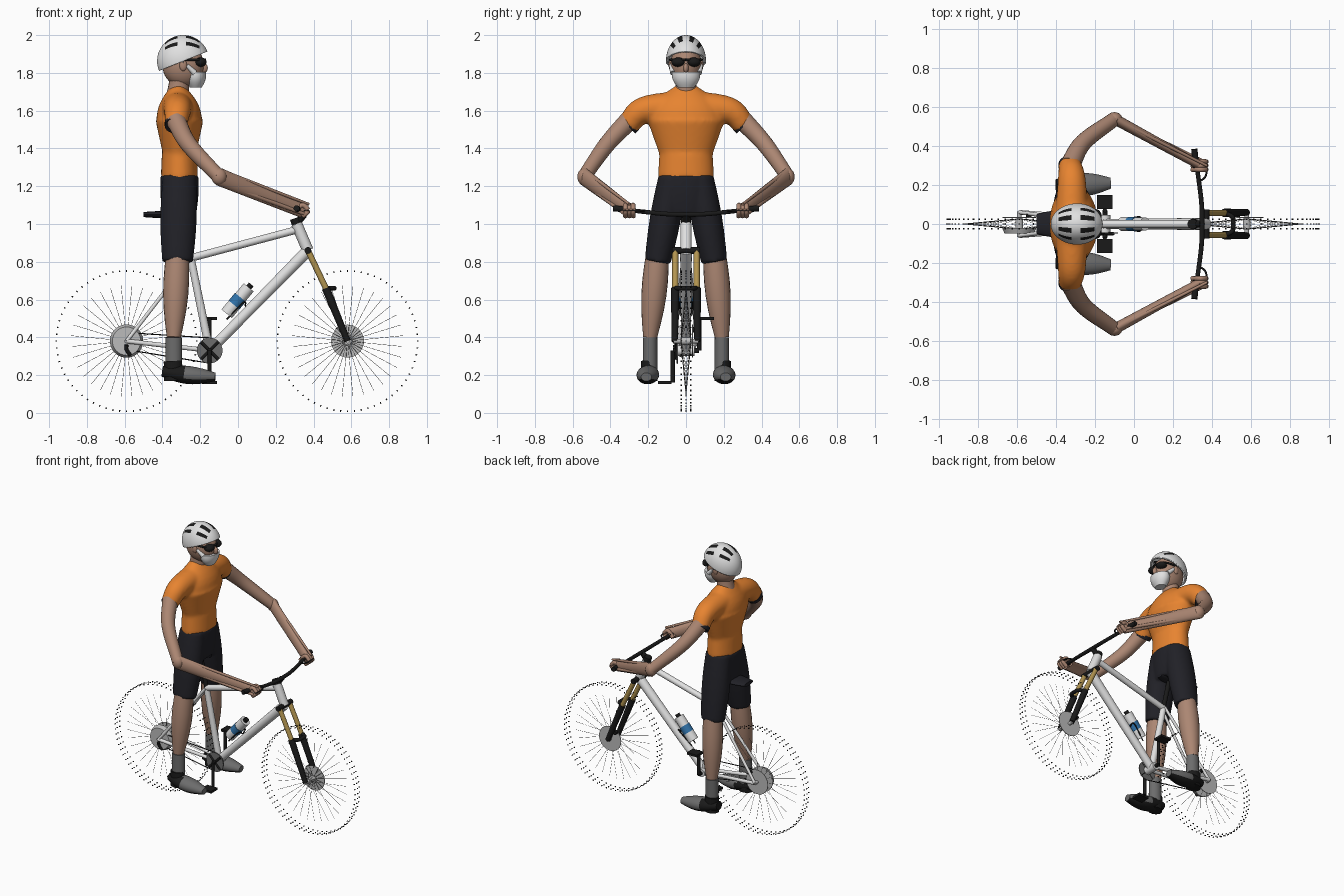
import bpy, bmesh, math
from mathutils import Vector, Matrix

if "Cube" in bpy.data.objects:
    bpy.data.objects.remove(bpy.data.objects["Cube"])


def material(name, *colour):
    m = bpy.data.materials.new(name)
    m.use_nodes = True
    m.diffuse_color = (*colour, 1)
    m.node_tree.nodes["Principled BSDF"].inputs["Base Color"].default_value = (*colour, 1)
    return m


orange = material("orange", .8, .23, .03)
navy = material("dark navy", .015, .015, .02)
black = material("black", .01, .01, .01)
skin = material("skin", .41, .24, .17)
white = material("white", .75, .75, .75)
silver = material("silver", .5, .5, .5)
grey = material("grey", .15, .15, .15)
gold = material("gold", .45, .3, .08)
blue = material("blue", .03, .17, .4)


def finish(name, bm, mats, mirror=False, blend=0, rule=None):
    """Turn a bmesh into a shaded object, optionally mirrored across y and blended."""
    bmesh.ops.recalc_face_normals(bm, faces=bm.faces)
    for face in bm.faces:
        face.smooth = True
        if rule:
            face.material_index = int(rule(face.calc_center_median()))
    mesh = bpy.data.meshes.new(name)
    bm.to_mesh(mesh)
    bm.free()
    mesh.set_sharp_from_angle(angle=math.radians(40))
    for m in mats if isinstance(mats, tuple) else (mats,):
        mesh.materials.append(m)
    obj = bpy.data.objects.new(name, mesh)
    bpy.context.scene.collection.objects.link(obj)
    if mirror:
        mod = obj.modifiers.new("mirror", "MIRROR")
        mod.use_axis = (False, True, False)
        mod.use_mirror_merge = False
    if blend:
        mod = obj.modifiers.new("blend", "REMESH")
        mod.mode = "VOXEL"
        mod.voxel_size = .01
        mod.use_smooth_shade = True
        mod = obj.modifiers.new("soften", "SMOOTH")
        mod.iterations = blend
    return obj


def path(points, start, end=None, bulge=0, depth=1, steps=6):
    """Smooth centre line with a radius that tapers from start to end and swells midway."""
    end = start if end is None else end
    p = [Vector(q) for q in points]
    p = [2 * p[0] - p[1]] + p + [2 * p[-1] - p[-2]]
    line = []
    for a, b, c, d in zip(p, p[1:], p[2:], p[3:]):
        for t in (i / steps for i in range(steps)):
            line.append(b + ((c - a) * t + (2 * a - 5 * b + 4 * c - d) * t * t
                             + (3 * b - a - 3 * c + d) * t ** 3) / 2)
    line.append(p[-2])
    rings = []
    for i, centre in enumerate(line):
        t = i / (len(line) - 1)
        radius = start + (end - start) * t + bulge * math.sin(math.pi * t)
        rings.append((centre, radius, radius * depth))
    return rings


def sweep(bm, rings, sides):
    """Skin elliptical rings set square to their centre line."""
    centres = [r[0] for r in rings]
    run = centres[-1] - centres[0]
    ref = Vector((1, 0, 0)) if abs(run.z) > .85 * run.length else Vector((0, 0, 1))
    loops = []
    for i, (centre, wide, tall) in enumerate(rings):
        along = (centres[min(i + 1, len(rings) - 1)] - centres[max(i - 1, 0)]).normalized()
        side = along.cross(ref).normalized()
        up = side.cross(along)
        angles = [math.tau * k / sides for k in range(sides)]
        loops.append([bm.verts.new(centre + side * wide * math.cos(a) + up * tall * math.sin(a))
                      for a in angles])
    for a, b in zip(loops, loops[1:]):
        for k in range(sides):
            bm.faces.new((a[k - 1], a[k], b[k], b[k - 1]))
    bm.faces.new(loops[0])
    bm.faces.new(loops[-1])


def part(name, mats, *paths, sides=20, **options):
    bm = bmesh.new()
    for rings in paths:
        sweep(bm, rings, sides)
    return finish(name, bm, mats, **options)


def place(centre, size, turn=0):
    return Matrix.Translation(centre) @ Matrix.Rotation(turn, 4, "Y") @ Matrix.Diagonal((*size, 1))


def ball(name, mats, centre, size, **options):
    bm = bmesh.new()
    bmesh.ops.create_uvsphere(bm, u_segments=32, v_segments=20, radius=1, matrix=place(centre, size))
    return finish(name, bm, mats, **options)


def boxes(name, mats, items):
    bm = bmesh.new()
    for item in items:
        bmesh.ops.create_cube(bm, size=1, matrix=place(*item))
    return finish(name, bm, mats)


def shift(point, x=0, y=0, z=0):
    return point + Vector((x, y, z))


def across(point, near, far):
    """Two points either side of the centre plane, for axles and discs."""
    return shift(point, y=near), shift(point, y=far)


# Joints of the rider (one side) and of the bicycle
waist, chest, neck = Vector((-.31, 0, 1.25)), Vector((-.31, 0, 1.55)), Vector((-.32, 0, 1.73))
shoulder, cuff = Vector((-.32, .23, 1.6)), Vector((-.33, .3, 1.53))
elbow, hand = Vector((-.1, .54, 1.25)), Vector((.34, .3, 1.07))
knee, ankle, heel = Vector((-.32, .15, .8)), Vector((-.34, .19, .4)), Vector((-.4, .195, .22))
rear, front, crank = Vector((-.59, 0, .38)), Vector((.58, 0, .38)), Vector((-.15, 0, .33))
seat, head_top, head_low = Vector((-.25, 0, .82)), Vector((.31, 0, 1)), Vector((.37, 0, .86))

# Clothing
belly = shift(waist, z=.12)
part("jersey", orange,
     path([shift(waist, z=-.01), belly], .15, .142, 0, .66), path([belly, chest], .142, .205, 0, .62),
     path([shift(chest, z=-.02), neck], .2, .06, .045, .6),
     path([shift(shoulder, y=-.18, z=.02), shoulder, shift(cuff, y=.01, z=-.01)], .085, .058),
     sides=32, mirror=True, blend=12)
part("sleeve_cuffs", navy, path([shift(cuff, y=-.01, z=.01), shift(cuff, y=.01, z=-.01)], .058), mirror=True)
part("shorts", navy,
     path([shift(waist, z=-.2), shift(waist, z=.01)], .13, .147, .01, .68),
     path([knee, shift(waist, y=.07)], .069, .075, .01, 1.18),
     sides=32, mirror=True, blend=6)

# Legs and shoes
part("legs", skin, path([ankle, shift(knee, z=.05)], .037, .06, .018), mirror=True)
part("socks", grey, path([shift(ankle, z=-.17), ankle], .039, .038, 0, 1.15), mirror=True)
toe = shift(heel, x=.28, y=.015, z=-.03)
part("shoes", (grey, black), path([heel, shift(heel.lerp(toe, .5), z=-.005), toe], .035, .028, .028, .8),
     path([shift(heel, .06, z=-.05), shift(heel, .055, z=.055)], .045, .042, 0, 1.15),
     sides=28, mirror=True, rule=lambda c: c.x < -.29 or c.z < .18)

# Arms and hands, with long tendon strands along the forearm
part("upper_arms", skin, path([shift(cuff, z=.02), (-.26, .42, 1.42), elbow], .052, .037), mirror=True)
part("forearms", skin, path([elbow, hand], .028, .022, 0, 1.7),
     path([shift(elbow, z=.035), shift(hand, x=.035, z=.035)], .012, .007),
     path([shift(elbow, z=-.03), shift(hand, x=.02, y=.02, z=-.02)], .014, .009), mirror=True)
ball("elbows", skin, elbow, (.04, .035, .045), mirror=True)
part("hands", skin, *[path([shift(hand, -.04, y, -.01), shift(hand, 0, y, .03), shift(hand, .03, y),
                            shift(hand, 0, y, -.03)], .013) for y in (-.02, 0, .02)], mirror=True)

# Head
part("neck", skin, path([shift(neck, z=-.05), shift(neck, x=.02, z=.1)], .06, .06, -.006))
skull = Vector((-.29, 0, 1.84))
ball("head", skin, skull, (.11, .083, .115))
ball("nose", skin, shift(skull, .11, 0, -.015), (.02, .014, .026))
ball("ears", skin, shift(skull, y=.08), (.02, .012, .03), mirror=True)
part("beard", white, path([shift(skull, x=.066, z=-.118), shift(skull, x=.066, z=-.035)], .042, .074, .012, .74),
     sides=28)
part("sideburns", white, path([shift(skull, .06, .068, -.04), shift(skull, .02, .08)], .016, .01), mirror=True)
ball("sunglass_lenses", black, shift(skull, .09, .04, .017), (.034, .037, .025), mirror=True)
part("sunglass_frame", black,
     path([shift(skull, .115, 0, .03), shift(skull, .08, .07, .03), shift(skull, 0, .083, .03)], .007),
     mirror=True)

# Helmet shell with dark vents in bands running front to back
dome, span = shift(skull, z=.022), Vector((.138, .106, .138))


def is_vent(c):
    d = c - dome
    lean = abs(math.degrees(math.atan2(d.y / span.y, d.z / span.z)))
    return lean < 53 and lean % 27 > 13 and abs(abs(d.x / span.x + .05) - .42) < .24


bm = bmesh.new()
bmesh.ops.create_uvsphere(bm, u_segments=96, v_segments=56, radius=1,
                          matrix=place(dome, span) @ Matrix.Rotation(math.pi / 2, 4, "Y"))
bmesh.ops.bisect_plane(bm, geom=bm.verts[:] + bm.edges[:] + bm.faces[:], plane_co=dome,
                       plane_no=(-.4, 0, 1), clear_inner=True)
helmet = finish("helmet", bm, (white, black), rule=is_vent)
helmet.modifiers.new("thickness", "SOLIDIFY").thickness = .012

# Bicycle frame
part("main_frame", white,
     path([crank, head_low], .026, .031), path([seat, head_top.lerp(head_low, .2)], .02),
     path([crank, seat], .022, .02), path([head_top, head_low], .03),
     path(across(crank, -.045, .045), .028))
part("rear_stays", white, path([shift(seat, y=.015), shift(rear, y=.06)], .01),
     path([shift(crank, y=.025), shift(rear, y=.06)], .012), mirror=True)
saddle = Vector((-.5, 0, 1.05))
part("seat_post", black, path([seat, shift(saddle, x=.2)], .015))
part("saddle", navy, path([saddle, shift(saddle, x=.28)], .05, .02, .035, .27))

# Suspension fork
slider, axle, crown = Vector((.465, .057, .66)), shift(front, y=.06), shift(head_low, y=.057)
part("fork_stanchions", gold, path([crown, slider], .016), mirror=True)
part("fork_lowers", black, path([slider, axle], .022, .017), mirror=True)
part("fork_crown", black, path(across(head_low, -.075, .075), .018))
part("fork_arch", black, path([slider, shift(slider, .04, -.02), shift(slider, .045, -.057)], .012), mirror=True)

# Cockpit
clamp = shift(head_top, x=.04, z=.05)
tip = shift(clamp, x=-.04, y=.385, z=.033)
part("stem", black, path([head_top, shift(head_top, x=-.01, z=.03)], .026), path([head_top, clamp], .018))
part("handlebar", black, path([clamp, shift(clamp, x=-.005, y=.13, z=.005), tip], .013, .011), mirror=True)
part("grips", black, path([clamp.lerp(tip, .7), tip], .016), mirror=True)
part("brake_levers", black, path([clamp.lerp(tip, .55), shift(hand, .03, -.05), shift(hand, .03, .03)], .005),
     mirror=True)

# Drivetrain: chainring, arms, cranks, chain and brakes
part("chainring", grey, path(across(crank, -.05, -.043), .068), sides=40)
spider = shift(crank, y=-.05)
part("chainring_arms", black, *[path([spider, shift(spider, x, 0, z)], .008) for x in (-.045, .045)
                                for z in (-.045, .045)])
part("cranks", black, path(across(crank, -.07, .07), .013),
     *[path([shift(crank, y=s * .07), shift(crank, 0, s * .07, s * .17)], .011) for s in (-1, 1)])
boxes("pedals", black, [(shift(crank, 0, s * .113, s * .17), (.08, .07, .016)) for s in (-1, 1)])
part("chain", black, *[path([shift(rear, y=-.043, z=s * .045), shift(crank, y=-.046, z=s * .067)], .003)
                       for s in (-1, 1)])
part("cassette", silver, path(across(rear, -.05, -.02), .075, .088), sides=40)
part("rear_derailleur", black, path([shift(rear, y=-.06, z=-.02), shift(rear, 0, -.055, -.045),
                                     shift(rear, .02, -.045, -.075)], .01))
part("brake_rotors", silver, *[path(across(hub, .032, .036), .087) for hub in (rear, front)], sides=40)
part("brake_calipers", black, *[path(across(shift(hub, s * .05, z=.06), .035, .055), .014)
                                for hub, s in ((rear, 1), (front, -1))])

# Wheels: hub, spokes and three rows of tread blocks
for name, hub in (("rear", rear), ("front", front)):
    part(name + "_hub", silver, path(across(hub, -.065, .065), .012), path(across(hub, -.028, .028), .02))
    spokes, blocks = [], []
    for k in range(64):
        angle = math.tau * k / 64
        ray = Vector((math.cos(angle), 0, math.sin(angle)))
        if k % 2:
            flange = shift(hub, y=.026 * (k % 4 - 2))
            spokes.append(path([flange + ray * .02, hub + ray * .295], .001))
        for row in (-1, 0, 1):
            blocks.append((hub + ray * (.373 - .003 * abs(row)) + Vector((0, row * .025, 0)),
                           (.006, .007, .006), -angle))
    part(name + "_spokes", grey, *spokes, sides=4)
    boxes(name + "_tread_blocks", black, blocks)

# Water bottle along the down tube
base, top = Vector((-.06, 0, .525)), Vector((.07, 0, .68))
for name, mat, low, high, radius in (("bottle_bottom", white, 0, .3, .036), ("bottle_band", blue, .3, .56, .037),
                                     ("bottle_top", white, .56, .9, .034), ("bottle_cap", black, .9, 1, .016)):
    part(name, mat, path([base.lerp(top, low), base.lerp(top, high)], radius))
part("bottle_cage", black, path([shift(base, y=.02, z=-.03), shift(base, .09, .036, .06),
                                 shift(base, .1, 0, .04)], .004), mirror=True)
